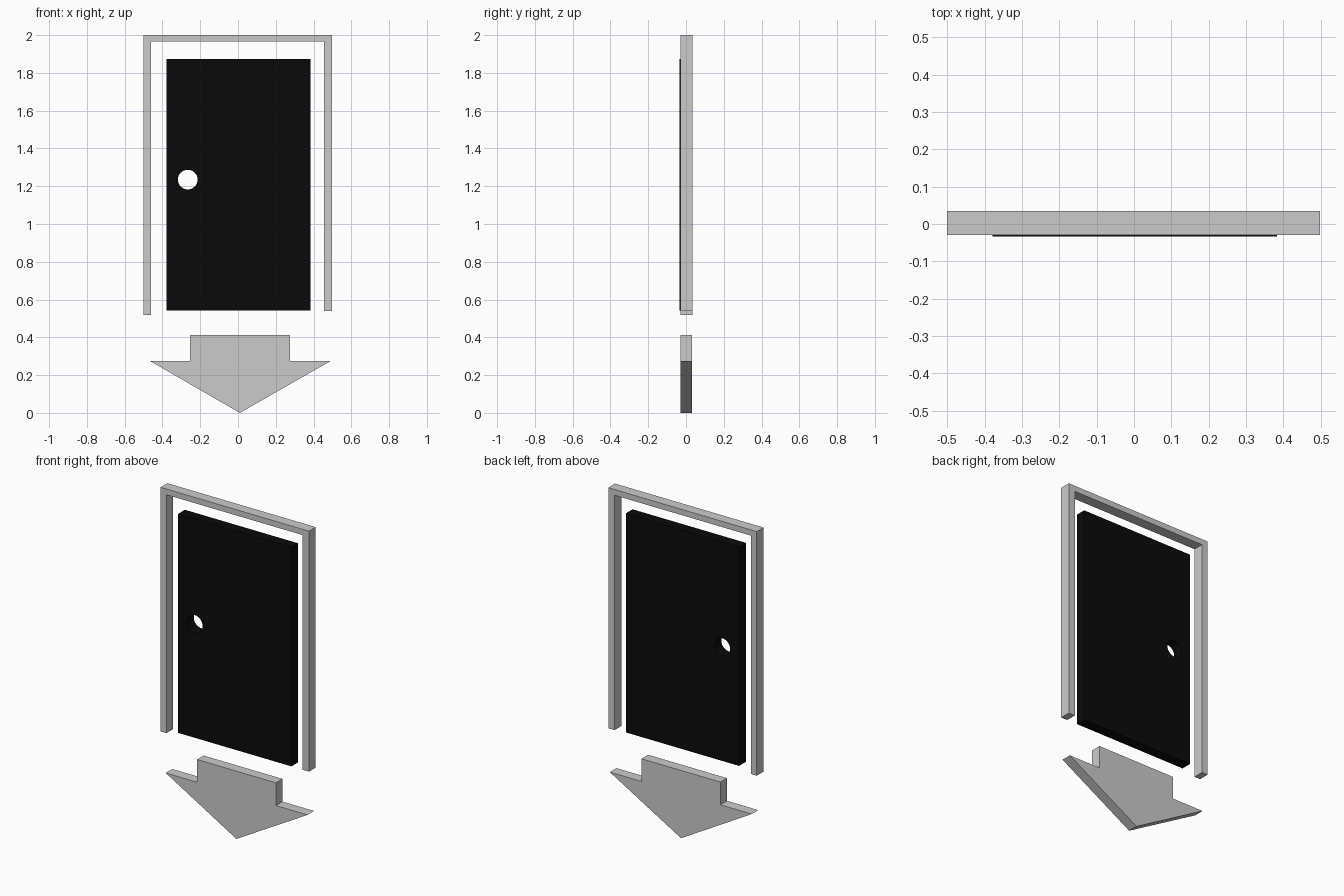
import bpy, bmesh, math

if "Cube" in bpy.data.objects:
    bpy.data.objects.remove(bpy.data.objects["Cube"])


def prism(name, outline, y0, y1):
    """Extrude an (x, z) outline from y0 (front) to y1 (back)."""
    bm = bmesh.new()
    face = bm.faces.new([bm.verts.new((x, y0, z)) for x, z in outline])
    ext = bmesh.ops.extrude_face_region(bm, geom=[face])
    verts = [v for v in ext["geom"] if isinstance(v, bmesh.types.BMVert)]
    bmesh.ops.translate(bm, verts=verts, vec=(0, y1 - y0, 0))
    bmesh.ops.recalc_face_normals(bm, faces=bm.faces)
    mesh = bpy.data.meshes.new(name)
    bm.to_mesh(mesh)
    bm.free()
    obj = bpy.data.objects.new(name, mesh)
    bpy.context.collection.objects.link(obj)
    return obj


# Door surround: one U-shaped profile with slightly uneven feet
prism("door_frame", [
    (-0.50, 0.517), (-0.46, 0.517), (-0.46, 1.965), (0.455, 1.965),
    (0.455, 0.539), (0.498, 0.539), (0.498, 2.0), (-0.50, 2.0)], -0.03, 0.035)

# Black door panel
door = prism("door", [
    (-0.378, 0.542), (0.383, 0.542), (0.383, 1.873), (-0.378, 1.873)], -0.034, 0.03)
black = bpy.data.materials.new("black")
black.diffuse_color = (0.003, 0.003, 0.003, 1)
black.use_nodes = True
black.node_tree.nodes["Principled BSDF"].inputs["Base Color"].default_value = black.diffuse_color
door.data.materials.append(black)

# Round knob hole cut through the door
hole = [(-0.266 + 0.052 * math.cos(math.tau * i / 48),
         1.235 + 0.052 * math.sin(math.tau * i / 48)) for i in range(48)]
cutter = prism("knob_hole_cutter", hole, -0.2, 0.2)
cutter.data.materials.append(black)
cutter.hide_render = True
cutter.hide_set(True)
cut = door.modifiers.new("knob_hole", "BOOLEAN")
cut.operation = "DIFFERENCE"
cut.solver = "EXACT"
cut.object = cutter

# Downward arrow below the door
prism("arrow", [
    (0.01, 0.0), (0.489, 0.274), (0.276, 0.274), (0.276, 0.412),
    (-0.254, 0.412), (-0.254, 0.274), (-0.465, 0.274)], -0.03, 0.033)
